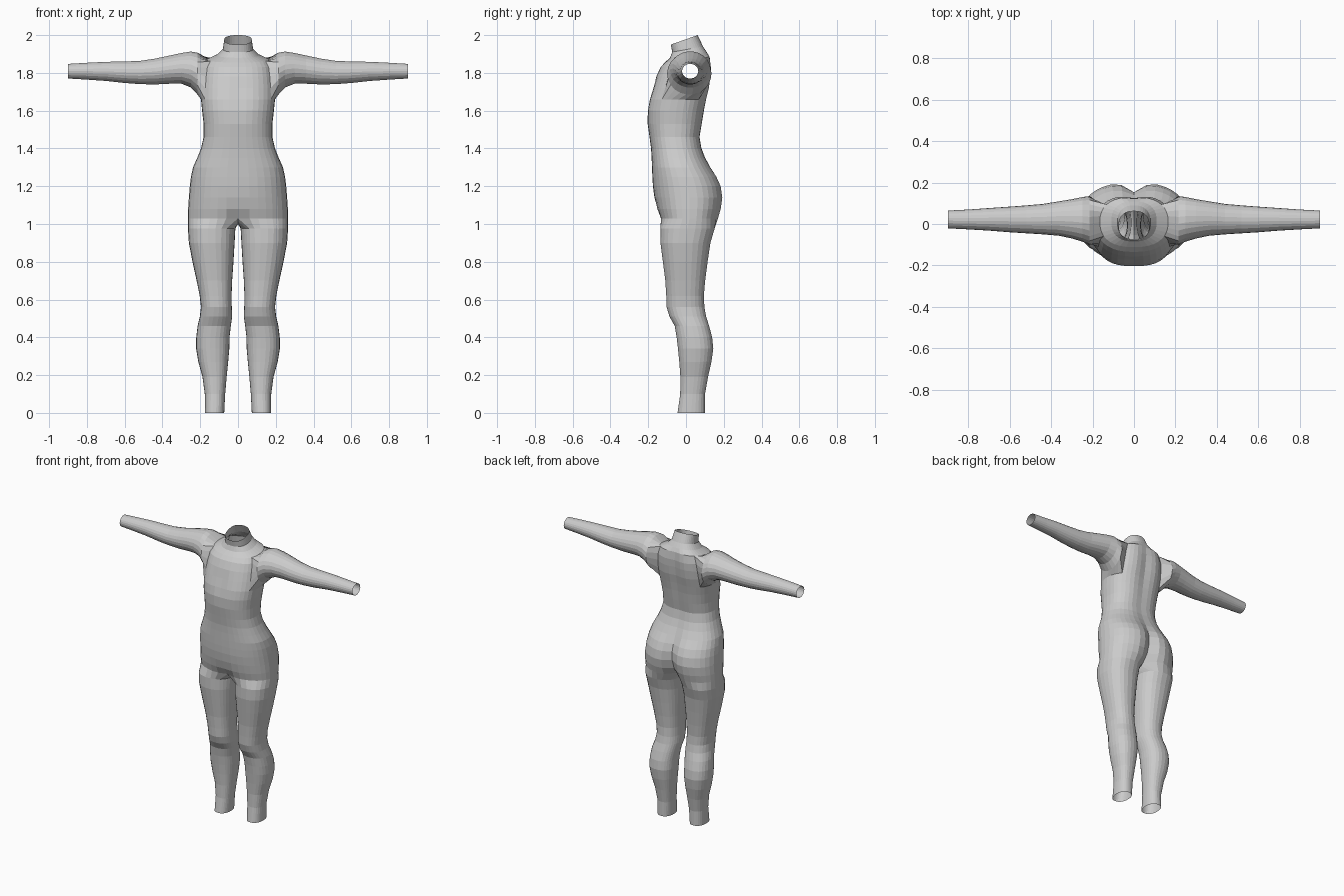
import bpy, bmesh
from math import sin, cos, pi, exp, radians

N = 18          # segments around half the torso
K = 9           # inner-thigh points that close each leg ring

bm = bmesh.new()


def spow(v, e):
    return (1 if v >= 0 else -1) * abs(v) ** (2 / e)


def strip(a, b, closed=False):
    m = len(a)
    for i in range(m if closed else m - 1):
        j = (i + 1) % m
        bm.faces.new((a[i], a[j], b[j], b[i]))


def half_ring(z, w, yf, yb, cleft_b=0, cleft_f=0, tilt=0, e=2.4):
    """Half torso section from front centre round the side to back centre."""
    yc, ry = (yf + yb) / 2, (yb - yf) / 2
    out = []
    for i in range(N + 1):
        t = pi * i / N
        x = 0 if i in (0, N) else w * spow(sin(t), e)
        c = -spow(cos(t), e)
        y = yc + ry * c
        groove = exp(-(x / 0.05) ** 2)
        y += groove * (cleft_f if c < 0 else -cleft_b)
        out.append(bm.verts.new((x, y, z + tilt * c)))
    return out


# Torso sections: z, half width, front y, back y, back groove, front groove, tilt
torso = [
    (1.03, .265, -.14, .178, .085, .025),
    (1.08, .264, -.155, .193, .06, .005),
    (1.14, .26, -.167, .202, .05),
    (1.20, .255, -.175, .193, .04),
    (1.25, .249, -.178, .17, .03),
    (1.30, .238, -.18, .135, .015),
    (1.35, .216, -.182, .107, .01),
    (1.40, .196, -.185, .087, .008),
    (1.46, .182, -.193, .077, .008),
    (1.53, .182, -.203, .09, .01),
    (1.60, .19, -.206, .102, .012, .004),
    (1.66, .196, -.196, .115, .015, .008),
    (1.72, .195, -.177, .13, .018, .006),
    (1.78, .19, -.157, .138, .018),
    (1.83, .183, -.135, .14, .015),
    (1.87, .165, -.112, .132, .01, 0, .015),
    (1.895, .11, -.085, .11, 0, 0, .015),
    (1.925, .08, -.073, .09, 0, 0, .015),
    (1.975, .073, -.08, .062, 0, 0, .025),
]
rings = [half_ring(*r) for r in torso]

# Torso skin, leaving an armhole
R0, R1, C0, C1 = 11, 15, 6, 13
for r in range(len(rings) - 1):
    for c in range(N):
        if R0 <= r < R1 and C0 <= c < C1:
            continue
        a, b = rings[r], rings[r + 1]
        bm.faces.new((a[c], a[c + 1], b[c + 1], b[c]))

# Arm: x, y low, y high, z low, z high
arm = [
    (.215, -.10, .135, 1.685, 1.908),
    (.25, -.085, .13, 1.722, 1.914),
    (.30, -.07, .12, 1.742, 1.906),
    (.36, -.057, .11, 1.742, 1.893),
    (.44, -.05, .097, 1.738, 1.876),
    (.52, -.045, .09, 1.740, 1.864),
    (.60, -.04, .084, 1.746, 1.861),
    (.70, -.032, .077, 1.757, 1.859),
    (.80, -.026, .07, 1.764, 1.854),
    (.90, -.021, .065, 1.77, 1.848),
]
prev = ([rings[R0][c] for c in range(C0, C1)]
        + [rings[r][C1] for r in range(R0, R1)]
        + [rings[R1][c] for c in range(C1, C0, -1)]
        + [rings[r][C0] for r in range(R1, R0, -1)])
n = len(prev)
start = -pi / 2 - pi * (C1 - C0) / n
for x, y0, y1, z0, z1 in arm:
    cur = []
    for i in range(n):
        a = start + 2 * pi * i / n
        cur.append(bm.verts.new((x, (y0 + y1) / 2 + (y1 - y0) / 2 * cos(a),
                                 (z0 + z1) / 2 + (z1 - z0) / 2 * sin(a))))
    strip(prev, cur, True)
    prev = cur

# Crotch: centre-line points closing the half torso into a leg ring
base = rings[0]
yb, yf = base[N].co.y, base[0].co.y
prev = list(base)
for k in range(1, K + 1):
    f = k / (K + 1)
    prev.append(bm.verts.new((0, yb + (yf - yb) * f, 1.03 - .03 * sin(pi * f) ** .5)))

# Leg: z, inner x, outer x, front y, back y
leg = [
    (.975, .014, .265, -.136, .152),
    (.90, .018, .26, -.136, .13),
    (.80, .024, .241, -.123, .115),
    (.70, .031, .219, -.11, .102),
    (.62, .034, .203, -.105, .095),
    (.56, .033, .196, -.103, .098),
    (.51, .031, .202, -.088, .107),
    (.46, .038, .214, -.06, .123),
    (.40, .045, .221, -.05, .139),
    (.34, .046, .222, -.043, .145),
    (.27, .052, .21, -.036, .135),
    (.19, .06, .188, -.03, .117),
    (.10, .068, .176, -.031, .101),
    (0.0, .073, .176, -.045, .1),
]
off = radians(35)
for z, x0, x1, y0, y1 in leg:
    cur = []
    for i in range(N + 1 + K):
        if i <= N:
            a = -off + (pi + 2 * off) * i / N
        else:
            a = pi + off + (pi - 2 * off) * (i - N) / (K + 1)
        e = 2.3
        cur.append(bm.verts.new(((x0 + x1) / 2 + (x1 - x0) / 2 * spow(sin(a), e),
                                 (y0 + y1) / 2 - (y1 - y0) / 2 * spow(cos(a), e), z)))
    strip(prev, cur, True)
    prev = cur

bmesh.ops.recalc_face_normals(bm, faces=bm.faces)
me = bpy.data.meshes.new("body")
bm.to_mesh(me)
bm.free()
body = bpy.data.objects.new("body", me)
bpy.context.collection.objects.link(body)

# Mirror the half body across the centre line
mod = body.modifiers.new("mirror", 'MIRROR')
mod.use_axis[0] = True
mod.use_clip = True
mod.merge_threshold = 0.0005
